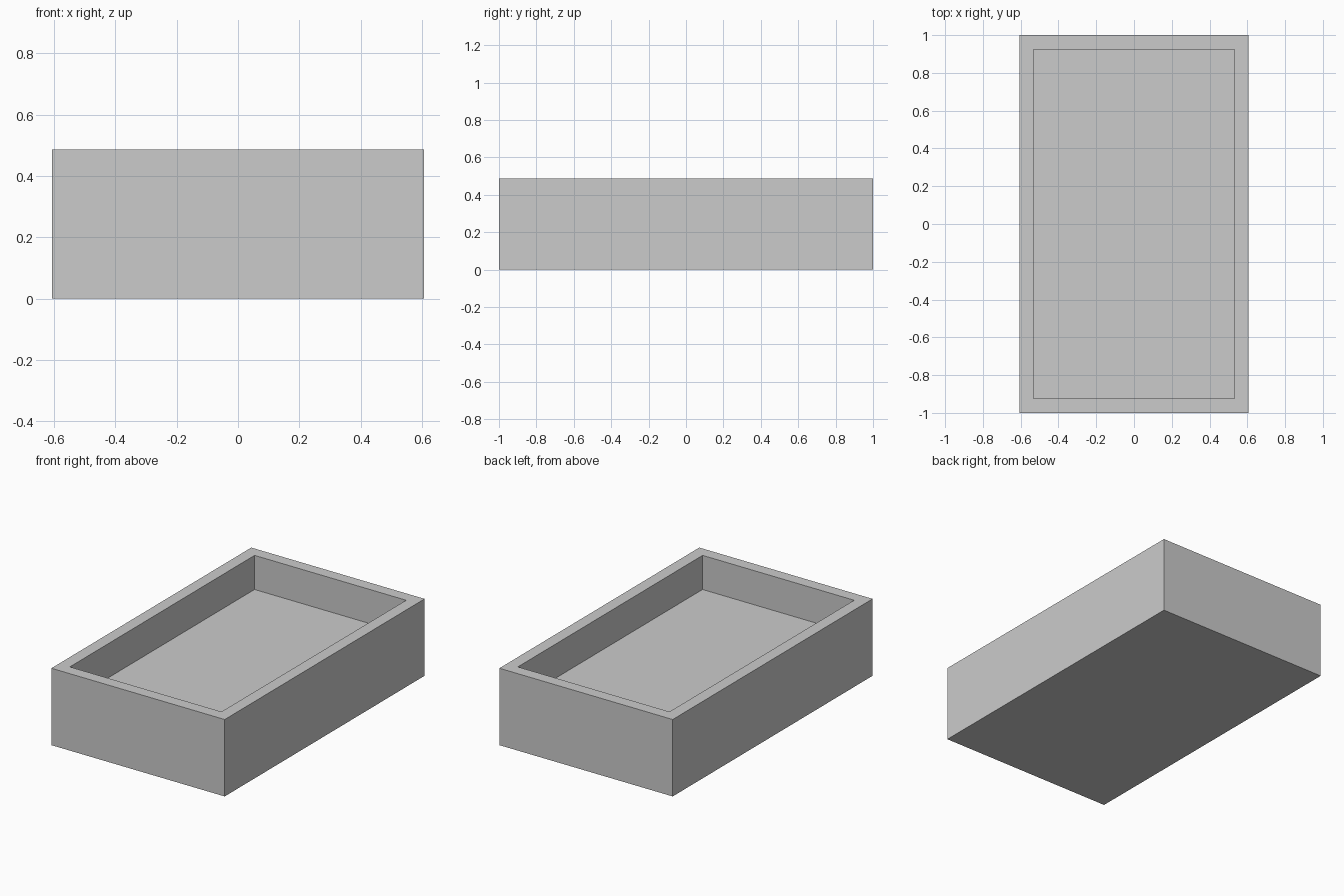
import bpy
import bmesh

if "Cube" in bpy.data.objects:
    bpy.data.objects.remove(bpy.data.objects["Cube"])

WIDTH, LENGTH, HEIGHT = 1.214, 2.0, 0.487
WALL = 0.076
DEPTH = 0.216

# Solid outer block standing on the ground
bm = bmesh.new()
bmesh.ops.create_cube(bm, size=1)
bmesh.ops.translate(bm, vec=(0, 0, 0.5), verts=bm.verts)
bmesh.ops.scale(bm, vec=(WIDTH, LENGTH, HEIGHT), verts=bm.verts)

# Rim: inset the top face, then sink a straight-walled recess
top = max(bm.faces, key=lambda f: f.calc_center_median().z)
bmesh.ops.inset_region(bm, faces=[top], thickness=WALL, use_even_offset=True)
sunk = bmesh.ops.extrude_discrete_faces(bm, faces=[top])["faces"][0]
bmesh.ops.translate(bm, vec=(0, 0, -DEPTH), verts=sunk.verts)
bmesh.ops.recalc_face_normals(bm, faces=bm.faces)

# Open tray object
mesh = bpy.data.meshes.new("open_tray")
bm.to_mesh(mesh)
bm.free()
tray = bpy.data.objects.new("open_tray", mesh)
bpy.context.collection.objects.link(tray)
